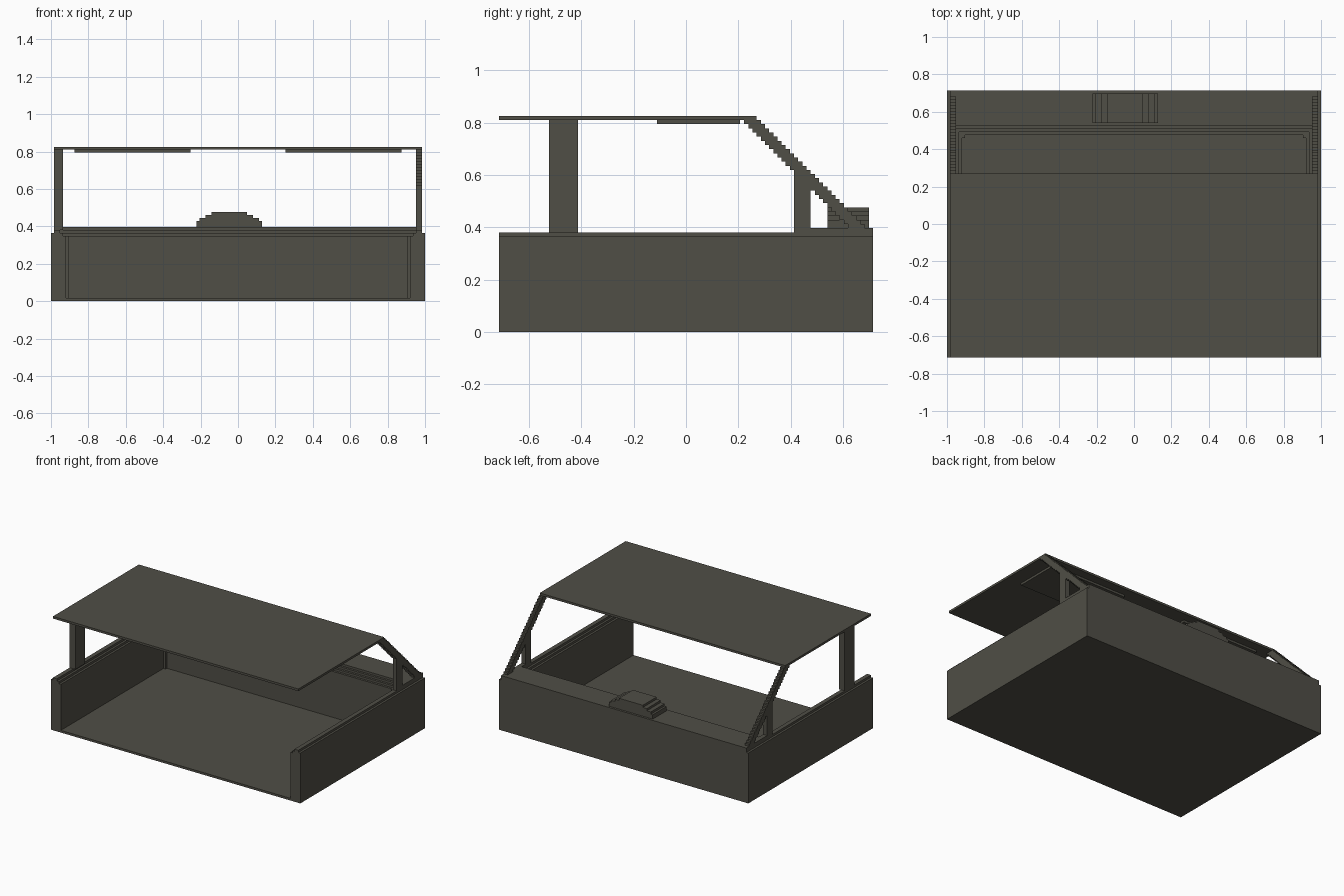
import bpy, bmesh

cube = bpy.data.objects.get("Cube")
if cube:
    bpy.data.objects.remove(cube, do_unlink=True)

U = 1 / 63  # one block unit

mat = bpy.data.materials.new("dark_olive_grey")
mat.use_nodes = True
COLOUR = (0.080, 0.077, 0.061, 1)
mat.diffuse_color = COLOUR
mat.node_tree.nodes["Principled BSDF"].inputs["Base Color"].default_value = COLOUR


def prism(name, profile, lo, hi, axis):
    """Extrude a 2D profile along x (profile in yz) or along y (profile in xz)."""
    def place(p, d):
        a, z = p
        return (d * U, a * U, z * U) if axis == "x" else (a * U, d * U, z * U)
    bm = bmesh.new()
    ends = [[bm.verts.new(place(p, d)) for p in profile] for d in (lo, hi)]
    n = len(profile)
    for ring in ends:
        bm.faces.new(ring)
    for i in range(n):
        j = (i + 1) % n
        bm.faces.new((ends[0][i], ends[0][j], ends[1][j], ends[1][i]))
    bmesh.ops.recalc_face_normals(bm, faces=bm.faces)
    me = bpy.data.meshes.new(name)
    bm.to_mesh(me)
    bm.free()
    me.materials.append(mat)
    ob = bpy.data.objects.new(name, me)
    bpy.context.collection.objects.link(ob)
    return ob


def box(name, x, y, z):
    profile = [(y[0], z[0]), (y[1], z[0]), (y[1], z[1]), (y[0], z[1])]
    return prism(name, profile, x[0], x[1], "x")


# Floor and flat roof
box("floor", (-63, 63), (-45, 45), (0, 1))
box("roof", (-62, 62), (-45, 17), (51, 52))

# Rear wall with a stepped inner shelf
rear = [(45, 1), (45, 25), (33, 25), (33, 24), (32, 24), (32, 23),
        (31, 23), (31, 22), (30, 22), (30, 1)]
prism("rear_wall", rear, -60, 60, "x")

# Staircase outline of the sloping rear pillar
front_edge, back_edge = [], []
for k in range(25, 51):
    y = 64 - k
    front_edge += [(y, k), (y, k + 1)]
    back_edge += [(y + 4, k), (y + 4, k + 1)]
slope = front_edge + back_edge[::-1]

# Parts on both sides
wall = [(63, 1), (63, 23), (62, 23), (62, 24), (60, 24), (60, 23),
        (59, 23), (59, 22), (58, 22), (58, 1)]
for side, s in (("left", 1), ("right", -1)):
    def span(a, b):
        return tuple(sorted((s * a, s * b)))
    prism(side + "_wall", [(s * x, z) for x, z in wall], -45, 45, "y")
    box(side + "_rear_rim", span(60, 62), (26, 45), (24, 25))
    box(side + "_corner_fillet", span(57, 58), (29, 30), (1, 22))
    box(side + "_rear_post", span(60, 62), (26, 30), (25, 39))
    prism(side + "_sloping_pillar", slope, *span(60, 62), "x")

# Single side post
box("right_front_post", (-62, -59), (-33, -26), (24, 51))

# Panels under the roof
box("left_roof_panel", (16, 55), (-7, 13), (50, 51))
box("right_roof_panel", (-55, -16), (-7, 13), (50, 51))

# Stepped hump on the rear deck
hump = [(-14, 25), (-14, 27), (-13, 27), (-13, 28), (-11, 28), (-11, 29), (-9, 29), (-9, 30)]
hump += [(-6 - x, z) for x, z in reversed(hump)]
prism("deck_hump", hump, 34, 44, "y")
